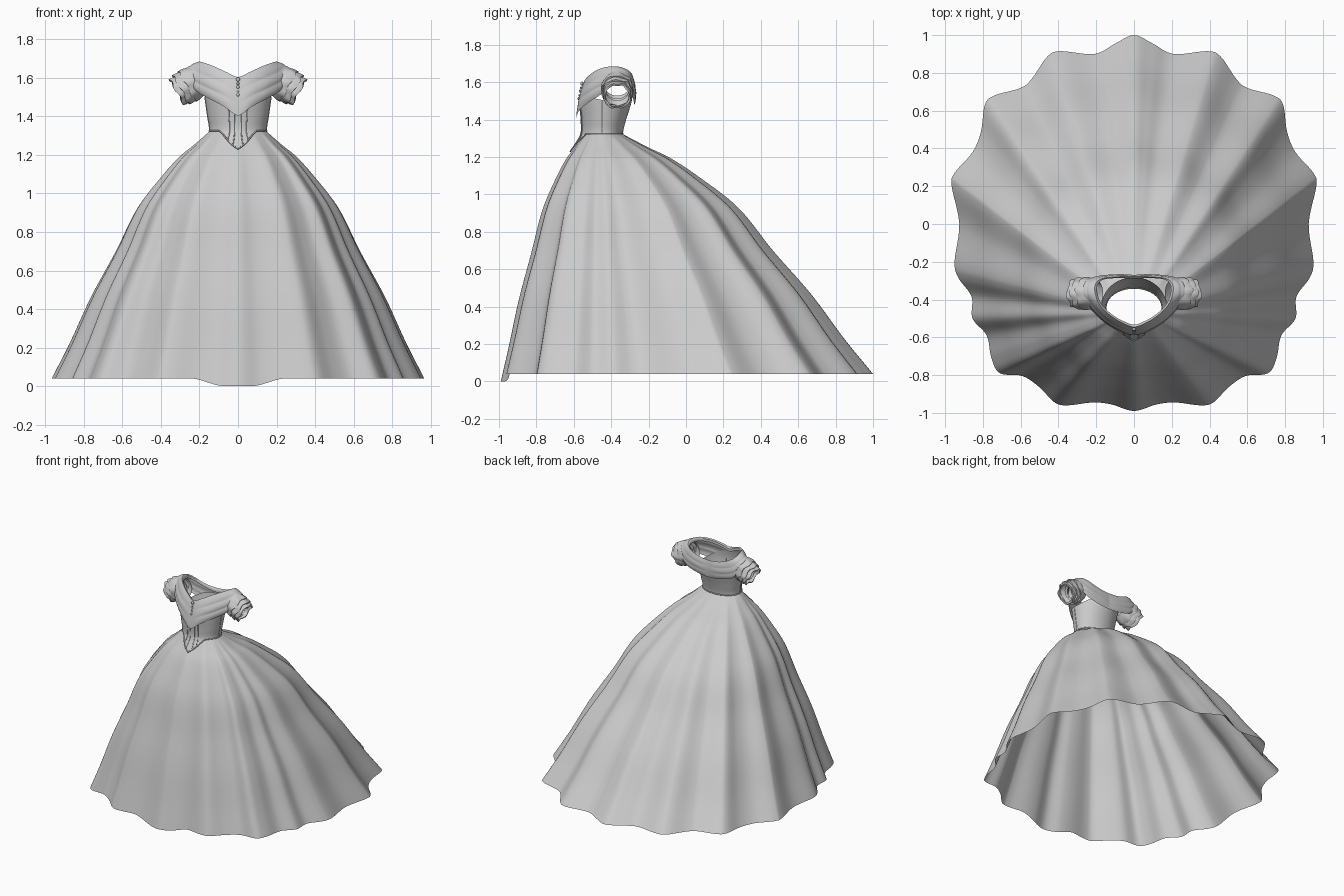
import bpy, bmesh, math
from mathutils import Vector

if "Cube" in bpy.data.objects:
    bpy.data.objects.remove(bpy.data.objects["Cube"])


def interp(table, t):
    # piecewise smooth lookup in a sorted (key, value) table
    if t <= table[0][0]:
        return table[0][1]
    for i in range(len(table) - 1):
        (a, va), (b, vb) = table[i], table[i + 1]
        if t <= b:
            p = table[max(i - 1, 0)]
            q = table[min(i + 2, len(table) - 1)]
            m0 = (vb - p[1]) / (b - p[0]) * (b - a)
            m1 = (q[1] - va) / (q[0] - a) * (b - a)
            s = (t - a) / (b - a)
            return ((2*s**3 - 3*s*s + 1) * va + (s**3 - 2*s*s + s) * m0
                    + (3*s*s - 2*s**3) * vb + (s**3 - s*s) * m1)
    return table[-1][1]


def closed_spline(half, sub):
    # half outline from front centre to back centre, mirrored and smoothed
    pts = [Vector(p) for p in half]
    for p in reversed(half[1:-1]):
        q = Vector(p)
        q.x = -q.x
        pts.append(q)
    n, out = len(pts), []
    for i in range(n):
        a, b, c, d = (pts[(i + k) % n] for k in (-1, 0, 1, 2))
        for j in range(sub):
            t = j / sub
            out.append(0.5 * (2*b + (c - a)*t + (2*a - 5*b + 4*c - d)*t*t
                              + (3*b - a - 3*c + d)*t**3))
    return out


def loft(name, rings, angle=50):
    bm = bmesh.new()
    rows = [[bm.verts.new(p) for p in r] for r in rings]
    n = len(rows[0])
    for r0, r1 in zip(rows, rows[1:]):
        for i in range(n):
            j = (i + 1) % n
            bm.faces.new((r0[i], r0[j], r1[j], r1[i]))
    me = bpy.data.meshes.new(name)
    bm.to_mesh(me)
    bm.free()
    ob = bpy.data.objects.new(name, me)
    bpy.context.collection.objects.link(ob)
    bpy.context.view_layer.objects.active = ob
    ob.select_set(True)
    bpy.ops.object.shade_smooth_by_angle(angle=math.radians(angle))
    ob.select_set(False)
    return ob


def smooth(t):
    t = max(0, min(1, t))
    return t * t * (3 - 2 * t)


# Skirt: blend from waist ellipse to the scalloped hem outline
HEM = [(0, -.99), (.12, -.955), (.22, -.945), (.35, -.96), (.42, -.945), (.5, -.865),
       (.59, -.805), (.71, -.79), (.755, -.71), (.78, -.59), (.855, -.5), (.86, -.385),
       (.93, -.285), (.95, -.2), (.925, 0), (.965, .2), (.95, .27), (.855, .38),
       (.81, .49), (.79, .63), (.74, .68), (.6, .72), (.54, .77), (.46, .885),
       (.39, .915), (.21, .9), (.1, .955), (0, 1)]
FLARE = [(0.0, 1), (.14, .89), (.33, .755), (.515, .6), (.695, .46), (.825, .3),
         (.9, .19), (.94, .11), (.975, .045), (1.0, 0)]
WAIST_Z = 1.325
hem = closed_spline([(x, y, 0) for x, y in HEM], 6)
rings = []
for k in range(49):
    h = 1 - (k / 48) ** 1.3
    f = interp(FLARE, h)
    ring = []
    for p in hem:
        a0 = Vector((p.x, p.y))
        a1 = Vector((p.x, p.y + .44))
        d = (a0.normalized() + a1.normalized()).normalized()
        w = Vector((d.x * .145, -.443 + d.y * .1))
        front = max(0, -d.y) ** 2
        g = f + front * .16 * f * (1 - f)
        zh = .04 - .04 * smooth((.25 - abs(p.x)) / .18) * (p.y < 0)
        ring.append((w.x + (p.x - w.x) * g, w.y + (p.y - w.y) * g, zh + (WAIST_Z - zh) * h))
    rings.append(ring)
loft("skirt", rings)

# Bodice: fitted shell with a pointed front waist
RX = [(1.23, .25), (1.29, .17), (1.325, .149), (1.4, .158), (1.5, .172), (1.6, .185)]
YF = [(1.23, -.618), (1.29, -.58), (1.325, -.562), (1.4, -.562), (1.5, -.568), (1.6, -.55)]
YB = [(1.23, -.335), (1.325, -.337), (1.4, -.32), (1.5, -.29), (1.6, -.28)]


def body(a, z, out=0):
    # a = angle from the front centre
    yc = -.44
    y = interp(YF, z) if math.cos(a) > 0 else interp(YB, z)
    ry = abs(y - yc) + out
    return (math.sin(a) * (interp(RX, z) + out), yc - math.cos(a) * ry, z)


def waist_z(a):
    a = abs((a + math.pi) % (2 * math.pi) - math.pi)
    return WAIST_Z - .095 * max(0, 1 - a / .72) ** 1.3


def top_z(a):
    return 1.535 + .03 * math.cos(2 * a)


N = 96
angles = [2 * math.pi * i / N for i in range(N)]
loft("bodice", [[body(a, waist_z(a) + (top_z(a) - waist_z(a)) * k / 16) for a in angles]
                for k in range(17)])


# Piping: seams and waist edge as thin tubes on the bodice
def tube(name, pts, r, cyclic=False):
    cu = bpy.data.curves.new(name, 'CURVE')
    cu.dimensions = '3D'
    cu.bevel_depth = r
    cu.bevel_resolution = 1
    sp = cu.splines.new('POLY')
    sp.points.add(len(pts) - 1)
    for q, p in zip(sp.points, pts):
        q.co = (*p, 1)
    sp.use_cyclic_u = cyclic
    ob = bpy.data.objects.new(name, cu)
    bpy.context.collection.objects.link(ob)


for a in (-1.5, -.3, -.12, .12, .3, 1.5):
    z0 = waist_z(a)
    tube("bodice_seam", [body(a, z0 + (1.5 - z0) * k / 12) for k in range(13)], .003)
tube("waist_piping", [body(a, waist_z(a)) for a in angles], .004, True)

# Off-shoulder collar: draped band between a neckline and a lower edge
NECK = [(0, -.545, 1.605), (.06, -.525, 1.63), (.125, -.485, 1.66), (.18, -.43, 1.68),
        (.205, -.37, 1.684), (.205, -.32, 1.67), (.17, -.29, 1.645), (.09, -.28, 1.615), (0, -.278, 1.605)]
LOWER = [(0, -.588, 1.405), (.07, -.57, 1.45), (.155, -.515, 1.495), (.225, -.45, 1.54),
         (.275, -.385, 1.62), (.26, -.31, 1.60), (.205, -.285, 1.52), (.1, -.277, 1.485), (0, -.275, 1.475)]
neck, lower = closed_spline(NECK, 8), closed_spline(LOWER, 8)
rings = []
M = 30
for k in range(-3, M + 1):
    v = k / M
    ring = []
    for p, q in zip(neck, lower):
        d = Vector((p.x + q.x, (p.y + q.y) / 2 + .4, 0)).normalized()
        t = max(v, 0)
        pleat = .005 * abs(math.sin(3 * math.pi * t)) * min(1, abs(p.x) * 10)
        c = p.lerp(q, t) + d * (.02 * math.sin(math.pi * t) * min(1, .3 + abs(p.x) * 6) + pleat)
        if v < 0:      # rolled inner lip
            c += Vector((-d.x * .012, -d.y * .012, v * .3))
        ring.append(c)
    rings.append(ring)
loft("draped_collar", rings)

# Sleeves: three overlapping ruffled bands per arm
for s in (1, -1):
    start, axis = Vector((.2, -.368, 1.592)), Vector((.87, 0, -.49))
    up, side = Vector((.49, 0, .87)), Vector((0, 1, 0))
    for b, (d0, d1, r0, r1) in enumerate([(0, .075, .074, .09), (.04, .11, .07, .086),
                                          (.075, .135, .062, .078)]):
        rings = []
        for k in range(9):
            t = k / 8
            ring = []
            for i in range(64):
                a = 2 * math.pi * i / 64
                r = r0 + (r1 - r0) * math.sin(t * math.pi * .6) / .95
                r *= 1 + .035 * t * math.sin(8 * a + b * 2)
                dist = d0 + (d1 - d0) * t + .006 * t * math.sin(5 * a + b)
                p = start + axis * dist + (up * math.cos(a) + side * math.sin(a) * .95) * r
                ring.append((p.x * s, p.y, p.z))
            rings.append(ring)
        # gathered hem turned inwards
        c = start + axis * d1
        c.x *= s
        rings.append([Vector(p).lerp(c, .16) for p in rings[-1]])
        loft("sleeve_ruffle", rings)

# Front ornament: a short string of beads down the collar centre
for z, r in ((1.592, .011), (1.57, .007), (1.553, .009), (1.53, .006), (1.512, .008)):
    y = -.545 - (1.605 - z) * .215 - .009
    bpy.ops.mesh.primitive_uv_sphere_add(segments=12, ring_count=8, radius=r, location=(0, y, z))
    bead = bpy.context.object
    bead.name = "front_bead"
    bead.scale.y = .7
    bpy.ops.object.shade_smooth()
